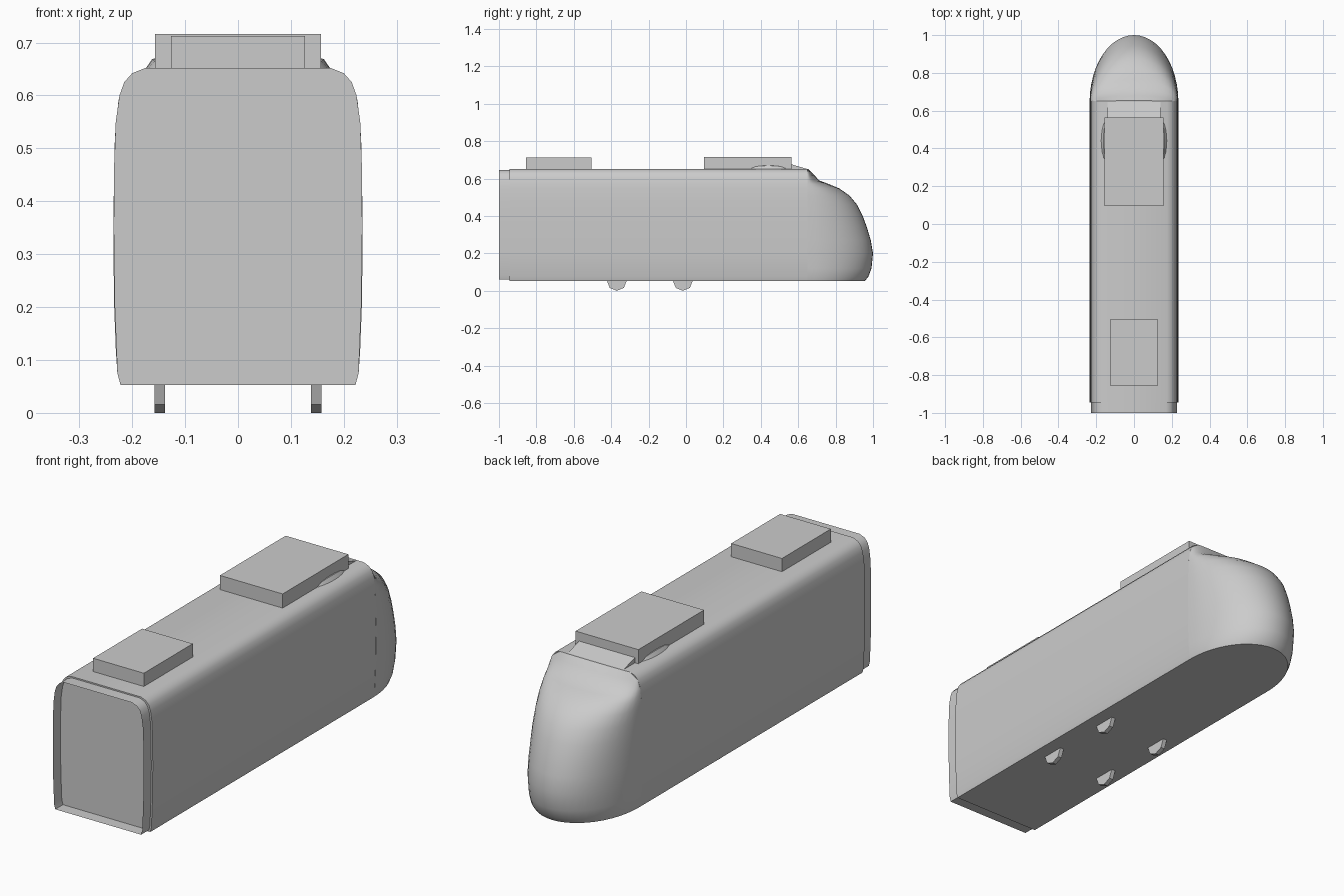
import bpy
import bmesh
import math

cube = bpy.data.objects.get("Cube")
if cube:
    bpy.data.objects.remove(cube, do_unlink=True)

grey = bpy.data.materials.new("plain_grey")
grey.use_nodes = True
grey.diffuse_color = (0.6, 0.6, 0.6, 1)
grey.node_tree.nodes["Principled BSDF"].inputs["Base Color"].default_value = (0.6, 0.6, 0.6, 1)


def finish(name, bm, smooth=False):
    """Turn a bmesh into a coloured object."""
    bmesh.ops.recalc_face_normals(bm, faces=bm.faces[:])
    mesh = bpy.data.meshes.new(name)
    bm.to_mesh(mesh)
    bm.free()
    obj = bpy.data.objects.new(name, mesh)
    bpy.context.collection.objects.link(obj)
    mesh.materials.append(grey)
    if smooth:
        bpy.ops.object.select_all(action="DESELECT")
        obj.select_set(True)
        bpy.context.view_layer.objects.active = obj
        bpy.ops.object.shade_smooth_by_angle(angle=math.radians(35))
    return obj


def loft(name, rings, closed=True, caps=(True, True), smooth=True):
    """Skin a list of equal-length point rings."""
    bm = bmesh.new()
    loops = [[bm.verts.new(p) for p in ring] for ring in rings]
    n = len(loops[0])
    for a, b in zip(loops, loops[1:]):
        for i in range(n if closed else n - 1):
            j = (i + 1) % n
            bm.faces.new((a[i], a[j], b[j], b[i]))
    for loop, cap in zip((loops[0], loops[-1]), caps):
        if cap:
            bm.faces.new(loop)
    return finish(name, bm, smooth)


def box(name, half_x, y0, y1, z0, z1, front_z=None):
    """Block, with an optional lower top edge on its +y side."""
    far = z1 if front_z is None else front_z
    rings = [[(-half_x, y, z0), (half_x, y, z0), (half_x, y, z), (-half_x, y, z)]
             for y, z in ((y0, z1), (y1, far))]
    return loft(name, rings, smooth=False)


# Main carriage shell, extruded from a mirrored cross-section
half = [(0.222, 0.053), (0.228, 0.075), (0.233, 0.2), (0.235, 0.35), (0.234, 0.47),
        (0.231, 0.55), (0.224, 0.6), (0.215, 0.625), (0.2, 0.642), (0.175, 0.652)]
section = half + [(-x, z) for x, z in reversed(half)]
loft("carriage_body", [[(x, y, z) for x, z in section] for y in (-0.945, 0.65)])

# Open end frame around the recessed end wall
inner = [(x * 0.968, 0.06 + (z - 0.053) * 0.978) for x, z in section]
loft("end_frame", [[(x, y, z) for x, z in inner] for y in (-1, -0.945)],
     caps=(False, False))

# Rounded nose: half-ellipse outlines stacked by height (z, half width, tip y)
levels = [(0.053, 0.222, 0.957), (0.075, 0.228, 0.975), (0.12, 0.231, 0.992),
          (0.2, 0.234, 1.0), (0.27, 0.235, 0.988), (0.34, 0.235, 0.967),
          (0.4, 0.235, 0.945), (0.46, 0.234, 0.915), (0.51, 0.233, 0.873),
          (0.547, 0.231, 0.82), (0.57, 0.228, 0.765), (0.59, 0.226, 0.712),
          (0.625, 0.215, 0.68), (0.652, 0.175, 0.653)]
steps = 24
rings = []
for z, w, tip in levels:
    angles = [math.pi * i / steps for i in range(steps + 1)]
    rings.append([(w * math.cos(a), 0.65 + (tip - 0.65) * math.sin(a), z) for a in angles])
loft("nose", rings)

# Roof equipment
box("front_roof_unit", 0.157, 0.095, 0.565, 0.65, 0.716)
box("rear_roof_unit", 0.127, -0.855, -0.505, 0.65, 0.712)
box("roof_fairing_slope", 0.14, 0.55, 0.645, 0.64, 0.68, 0.652)

# Low rounded bulges beside the front roof unit
for side, label in ((1, "left"), (-1, "right")):
    bulge = []
    for i in range(9):
        t = i / 8
        s = math.sin(math.pi * t) ** 0.5 if 0 < t < 1 else 0.05
        y = 0.32 + 0.24 * t
        bulge.append([(side * 0.13, y, 0.64), (side * 0.13, y, 0.645 + 0.028 * s),
                      (side * (0.14 + 0.022 * s), y, 0.645 + 0.024 * s),
                      (side * (0.15 + 0.032 * s), y, 0.64)])
    loft("roof_bulge_" + label, bulge)

# Wheels showing below the floor
for y, row in ((-0.37, "rear"), (-0.017, "front")):
    for side, label in ((1, "left"), (-1, "right")):
        discs = [[(side * x, y + 0.053 * math.sin(math.tau * i / 8),
                   0.053 - 0.053 * math.cos(math.tau * i / 8)) for i in range(8)]
                 for x in (0.138, 0.158)]
        loft(row + "_wheel_" + label, discs, smooth=False)
